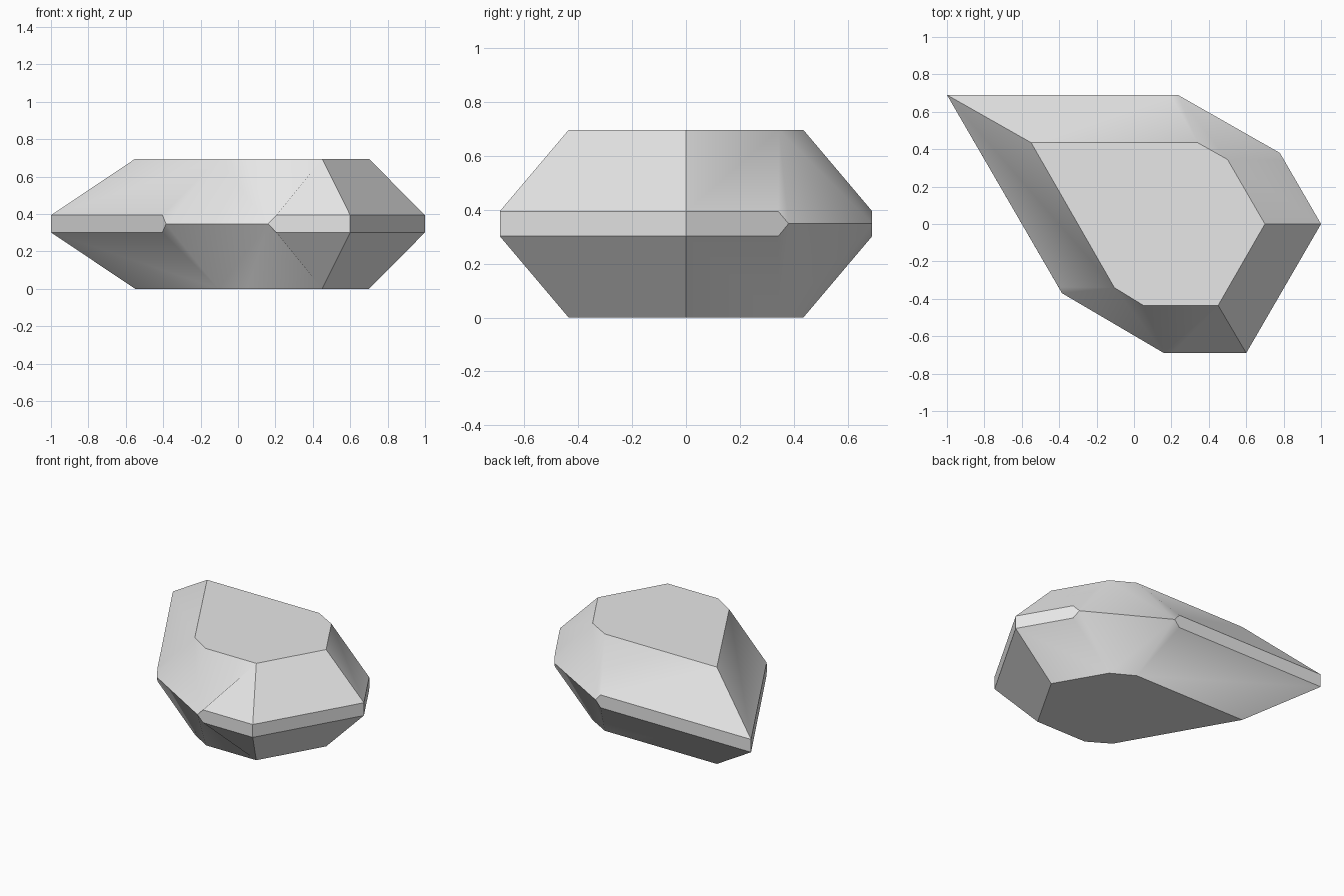
import bpy
import bmesh

if "Cube" in bpy.data.objects:
    bpy.data.objects.remove(bpy.data.objects["Cube"], do_unlink=True)

MID = 0.3475    # height of the girdle's centre line
BAND = 0.046    # half height of the flat girdle band

# Outline of the flat cap (top and bottom alike)
cap = [(-0.55, 0.435), (0.34, 0.435), (0.5, 0.345), (0.7, 0.0),
       (0.45, -0.435), (0.05, -0.435), (-0.105, -0.34)]

# Sharp corners of the girdle, where the band keeps its full height
corners = {"tip": (-1.0, 0.69), "side": (1.0, 0.0), "front": (0.6, -0.69)}
# Band ends beside each chamfer, and the points where they close
ends = {"back": (0.195, 0.69), "right": (0.802, 0.342),
        "near": (0.205, -0.69), "left": (-0.404, -0.337)}
points = {"back": (0.235, 0.69), "right": (0.78, 0.38),
          "near": (0.16, -0.69), "left": (-0.385, -0.37)}

bm = bmesh.new()


def vert(p, z):
    return bm.verts.new((p[0], p[1], z))


closing = {n: vert(p, MID) for n, p in points.items()}
halves = []
for sign in (1, -1):
    ring = [vert(p, MID + sign * MID) for p in cap]
    c = {n: vert(p, MID + sign * BAND) for n, p in corners.items()}
    e = {n: vert(p, MID + sign * BAND) for n, p in ends.items()}
    halves.append((c, e))
    # Cap, then the sloping facets in order around the outline
    bm.faces.new(ring)
    skirts = [
        [c["tip"], e["back"], closing["back"]],
        [closing["back"], closing["right"]],
        [closing["right"], e["right"], c["side"]],
        [c["side"], c["front"]],
        [c["front"], e["near"], closing["near"]],
        [closing["near"], closing["left"]],
        [closing["left"], e["left"], c["tip"]],
    ]
    for i, skirt in enumerate(skirts):
        bm.faces.new([ring[(i + 1) % len(ring)], ring[i]] + skirt)

# Girdle bands: one plain, four closing to a point
(uc, ue), (lc, le) = halves
bm.faces.new([uc["side"], uc["front"], lc["front"], lc["side"]])
for corner, end in (("tip", "back"), ("side", "right"),
                    ("front", "near"), ("tip", "left")):
    bm.faces.new([uc[corner], ue[end], closing[end], le[end], lc[corner]])

bmesh.ops.recalc_face_normals(bm, faces=bm.faces[:])
mesh = bpy.data.meshes.new("faceted_stone")
bm.to_mesh(mesh)
bm.free()

stone = bpy.data.objects.new("faceted_stone", mesh)
bpy.context.collection.objects.link(stone)

# Plain light grey
grey = bpy.data.materials.new("light_grey")
grey.use_nodes = True
color = (0.8, 0.8, 0.8, 1.0)
grey.diffuse_color = color
grey.node_tree.nodes["Principled BSDF"].inputs["Base Color"].default_value = color
mesh.materials.append(grey)

# Soft chamfers, crisp main edges
bpy.ops.object.select_all(action='DESELECT')
stone.select_set(True)
bpy.context.view_layer.objects.active = stone
bpy.ops.object.shade_smooth_by_angle(angle=0.5236)
